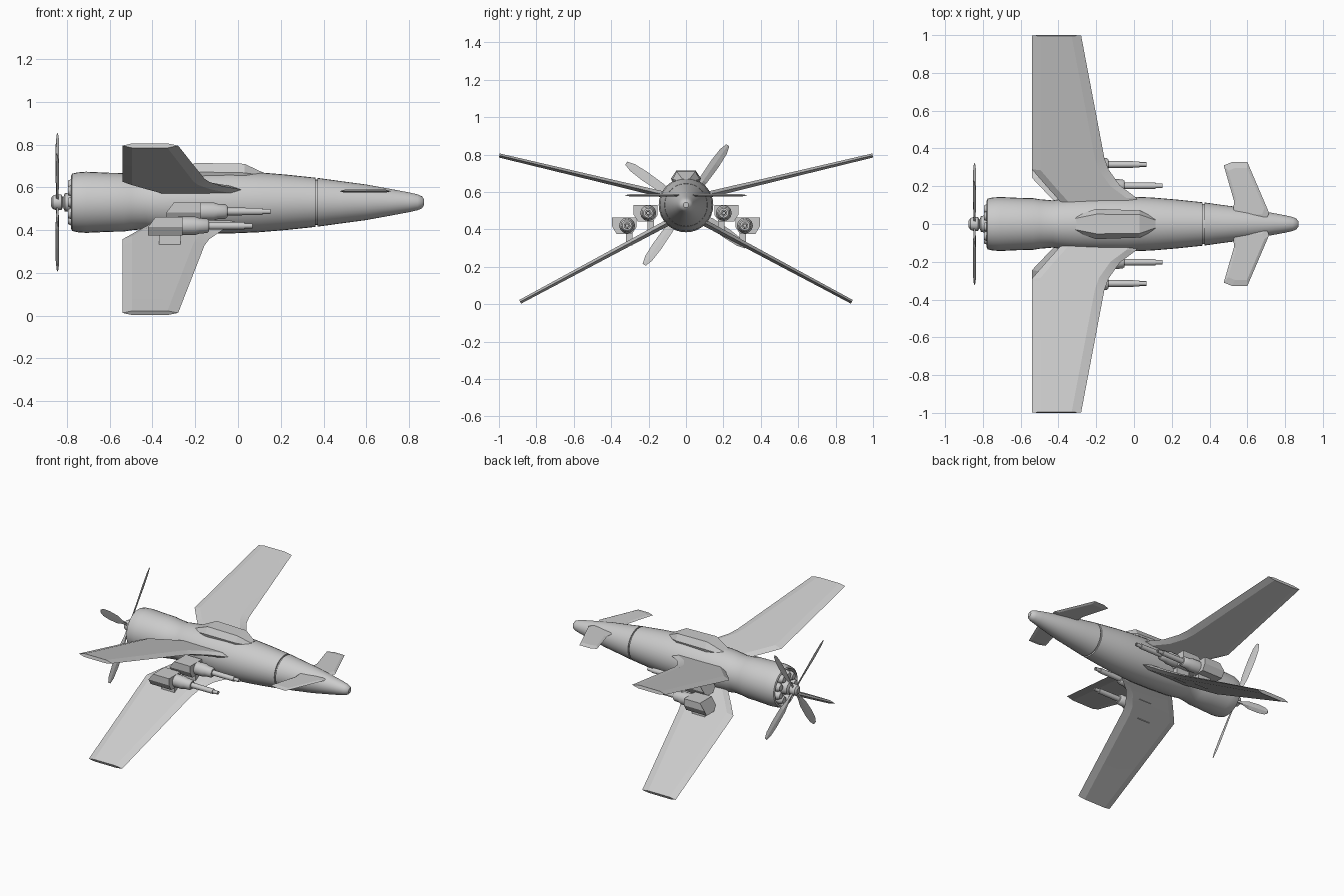
import bpy, bmesh, math
from mathutils import Vector, Matrix

if "Cube" in bpy.data.objects:
    bpy.data.objects.remove(bpy.data.objects["Cube"])

CZ = 0.53  # fuselage axis height


def finish(name, bm, smooth=None, mirror=False):
    bmesh.ops.recalc_face_normals(bm, faces=bm.faces)
    me = bpy.data.meshes.new(name)
    bm.to_mesh(me)
    bm.free()
    ob = bpy.data.objects.new(name, me)
    bpy.context.collection.objects.link(ob)
    if mirror:
        m = ob.modifiers.new("mirror", 'MIRROR')
        m.use_axis = (False, True, False)
        m.use_clip = False
        m.use_mirror_merge = False
    if smooth:
        bpy.ops.object.select_all(action='DESELECT')
        bpy.context.view_layer.objects.active = ob
        ob.select_set(True)
        bpy.ops.object.shade_smooth_by_angle(angle=math.radians(smooth))
    return ob


def add_loft(bm, sections):
    """Skin equal-length point loops and cap both ends."""
    rings = [[bm.verts.new(p) for p in s] for s in sections]
    n = len(rings[0])
    for a, b in zip(rings, rings[1:]):
        for i in range(n):
            j = (i + 1) % n
            bm.faces.new((a[i], a[j], b[j], b[i]))
    bm.faces.new(rings[0])
    bm.faces.new(rings[-1])


def add_lathe(bm, profile, y=0.0, z=CZ, n=32):
    """Turn (x, radius) pairs around an axis parallel to x."""
    add_loft(bm, [[(x, y + r * math.cos(2 * math.pi * i / n),
                    z + r * math.sin(2 * math.pi * i / n))
                   for i in range(n)] for x, r in profile])


# fuselage: open cowl mouth, waist behind the cowl, panel groove, tapered tail
bm = bmesh.new()
add_lathe(bm, [(-0.70, 0.03), (-0.70, 0.11), (-0.765, 0.118), (-0.78, 0.124),
               (-0.775, 0.134), (-0.75, 0.14), (-0.71, 0.143), (-0.60, 0.138),
               (-0.535, 0.137), (-0.50, 0.131), (-0.43, 0.125), (-0.40, 0.130),
               (-0.33, 0.138), (-0.20, 0.144), (-0.04, 0.146), (0.10, 0.140),
               (0.22, 0.130), (0.362, 0.115), (0.362, 0.106), (0.372, 0.106),
               (0.372, 0.114), (0.48, 0.099), (0.60, 0.083), (0.71, 0.063),
               (0.80, 0.046), (0.84, 0.037), (0.86, 0.028), (0.87, 0.014)])
finish("fuselage", bm, 35)

# ring of engine cylinders
bm = bmesh.new()
for k in range(9):
    a = 2 * math.pi * (k + 0.5) / 9
    add_lathe(bm, [(-0.69, 0.03), (-0.775, 0.03), (-0.785, 0.024), (-0.795, 0.02)],
              0.083 * math.cos(a), CZ + 0.083 * math.sin(a), 12)
finish("engine_cylinders", bm, 35)

# propeller hub
bm = bmesh.new()
add_lathe(bm, [(-0.69, 0.05), (-0.775, 0.048), (-0.79, 0.045), (-0.81, 0.042),
               (-0.818, 0.022), (-0.826, 0.036), (-0.845, 0.038), (-0.865, 0.032),
               (-0.875, 0.018)], n=16)
finish("propeller_hub", bm, 35)

# four twisted blades
bm = bmesh.new()
for k in range(4):
    turn = Matrix.Rotation(math.radians(-35 + 90 * k), 3, 'X')
    sections = []
    for r, w, t, twist in [(0.02, 0.018, 0.012, 30), (0.09, 0.024, 0.01, 24),
                           (0.16, 0.05, 0.008, 20), (0.27, 0.056, 0.006, 18),
                           (0.35, 0.046, 0.005, 18), (0.39, 0.020, 0.004, 18)]:
        tw = Matrix.Rotation(math.radians(twist), 3, 'Z')
        loop = [(0, -w / 2), (t / 2, 0), (0, w / 2), (-t / 2, 0)]
        sections.append([turn @ (tw @ Vector((x, y, 0)) + Vector((0, 0, r)))
                         + Vector((-0.845, 0, CZ)) for x, y in loop])
    add_loft(bm, sections)
finish("propeller_blades", bm)


# wings: six-sided section lofted along a tilted span
def wing(name, pivot_z, angle, tip, shift):
    bm = bmesh.new()
    c, s = math.cos(math.radians(angle)), math.sin(math.radians(angle))
    sections = []
    for d, xt, xl, t in [(0.06, -0.34, 0.05, 0.036), (0.145, -0.41, 0.01, 0.034),
                         (0.21, -0.467, -0.075, 0.033), (0.297, -0.54, -0.135, 0.032),
                         (0.36, -0.54, -0.157, 0.03), (tip, -0.54, -0.28, 0.022)]:
        if d != tip:
            d += shift
        h = t / 2
        loop = [(xt, 0), (xt + 0.045, h), (xl - 0.05, h),
                (xl, 0), (xl - 0.05, -h), (xt + 0.045, -h)]
        sections.append([(x, d * c - u * s, pivot_z + d * s + u * c) for x, u in loop])
    add_loft(bm, sections)
    finish(name, bm, 12, mirror=True)


wing("upper_wings", 0.557, 13.4, 1.026, 0.0)
wing("lower_wings", 0.488, -28.2, 1.006, -0.02)

# faceted canopy
bm = bmesh.new()
sections = []
for x, top, w_top, w_mid, z_mid in [(-0.335, 0.655, 0.025, 0.035, 0.645),
                                    (-0.20, 0.714, 0.052, 0.08, 0.672),
                                    (0.03, 0.71, 0.05, 0.072, 0.668),
                                    (0.115, 0.67, 0.02, 0.03, 0.655)]:
    half = [(w_mid * 0.7, 0.60), (w_mid, z_mid), (w_top, top)]
    sections.append([(x, y, z) for y, z in half] +
                    [(x, -y, z) for y, z in reversed(half)])
add_loft(bm, sections)
finish("canopy", bm)

# tailplanes: thin plates with sharpened edges
bm = bmesh.new()
outline = [(0.52, 0.02), (0.53, 0.12), (0.475, 0.31), (0.52, 0.328), (0.60, 0.328),
           (0.715, 0.06), (0.70, 0.02)]
mid = Vector((0.59, 0.17))
inner = [mid + (Vector(p) - mid) * 0.8 for p in outline]
zt = 0.582
add_loft(bm, [[(p.x, p.y, zt - 0.007) for p in inner],
              [(x, y, zt) for x, y in outline],
              [(p.x, p.y, zt + 0.007) for p in inner]])
finish("tailplanes", bm, mirror=True)


# under-wing guns: chamfered breech box, housing, stepped barrel
def gun(name, x0, y, z):
    bm = bmesh.new()
    box = [(-0.05, 0.042), (0.08, 0.042), (0.08, -0.005), (0.055, -0.046),
           (-0.025, -0.046), (-0.05, -0.01)]
    add_loft(bm, [[(x0 + (0.0 if v < 0 else 0.035), y + u, z + v) for u, v in box],
                  [(x0 + 0.16, y + u, z + v) for u, v in box]])
    finish(name + "_breech", bm, mirror=True)
    bm = bmesh.new()
    add_lathe(bm, [(x0 + 0.14, 0.043), (x0 + 0.22, 0.043), (x0 + 0.24, 0.036),
                   (x0 + 0.275, 0.034), (x0 + 0.285, 0.026), (x0 + 0.285, 0.018),
                   (x0 + 0.45, 0.017), (x0 + 0.45, 0.012), (x0 + 0.487, 0.012),
                   (x0 + 0.487, 0.007), (x0 + 0.465, 0.007)], y, z, 12)
    finish(name + "_barrel", bm, 35, mirror=True)
    # pylon joining the gun to the lower wing
    bm = bmesh.new()
    low = 0.488 - y * math.tan(math.radians(28.2)) - 0.005
    add_loft(bm, [[(x, y + s, h) for x, s in
                   [(x0 + 0.05, -0.03), (x0 + 0.15, -0.03),
                    (x0 + 0.15, 0.005), (x0 + 0.05, 0.005)]]
                  for h in (low, z)])
    finish(name + "_pylon", bm, mirror=True)


gun("inner_gun", -0.335, 0.202, 0.487)
gun("outer_gun", -0.42, 0.315, 0.42)
